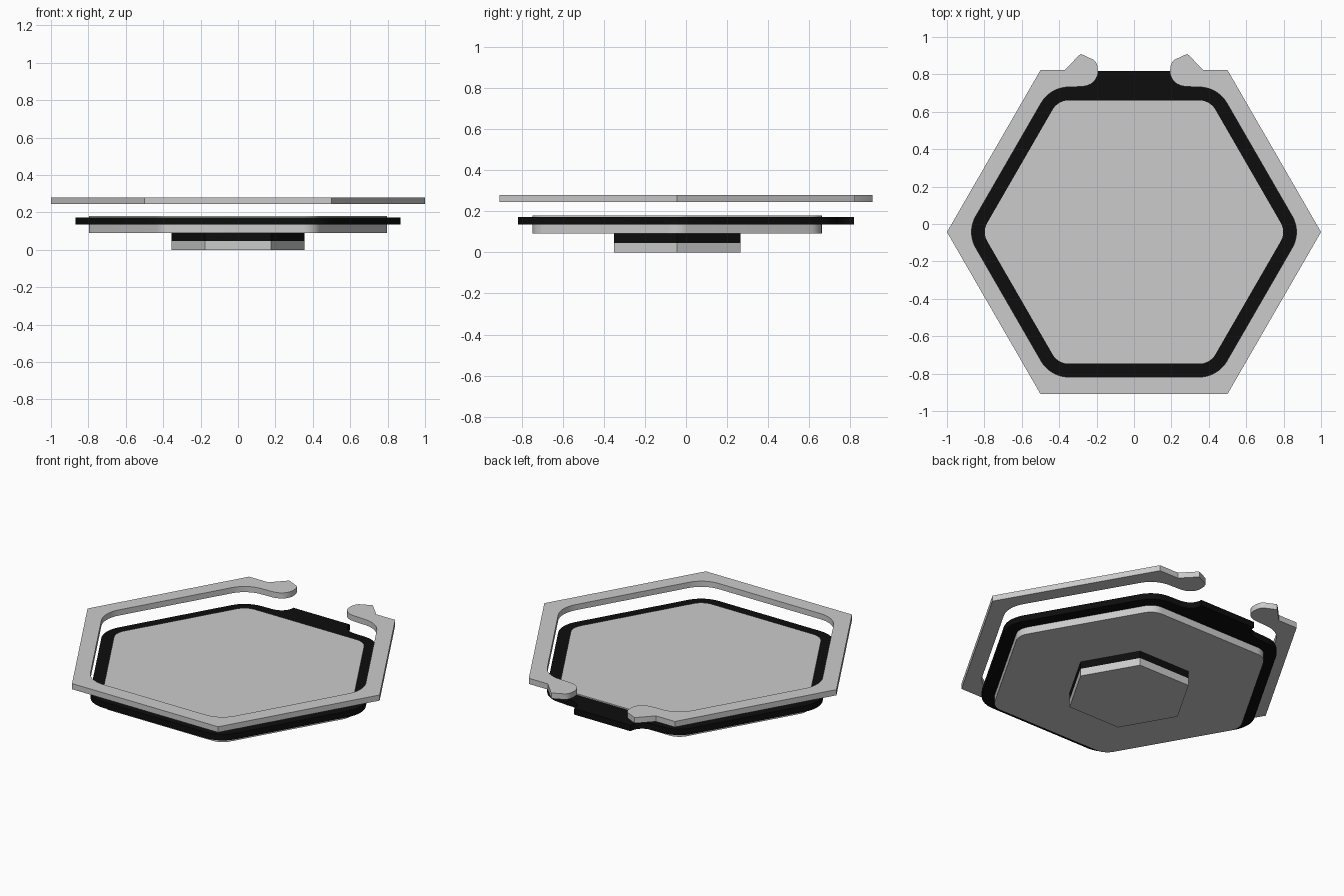
import bpy, bmesh, math

if "Cube" in bpy.data.objects:
    bpy.data.objects.remove(bpy.data.objects["Cube"])

CY = -0.043          # hexagon centre in y
C30 = math.cos(math.radians(30))


def hexagon(R):
    return [(R * math.cos(math.radians(60 * k)), CY + R * math.sin(math.radians(60 * k)))
            for k in range(6)]


def rounded_hex(apothem, r, seg=10):
    """Counter-clockwise rounded hexagon, starting at the 120 degree corner."""
    d = (apothem - r) / C30
    pts = []
    for k in range(2, 8):
        a = math.radians(60 * k)
        for i in range(seg + 1):
            b = a + math.radians(-30 + 60 * i / seg)
            pts.append((d * math.cos(a) + r * math.cos(b),
                        CY + d * math.sin(a) + r * math.sin(b)))
    return pts


def mirror(pts):
    return [(-x, y) for x, y in reversed(pts)]


def slab(name, loops, z0, z1, mat=None):
    """Fill 2D outlines (later loops become holes) and extrude from z0 to z1."""
    cu = bpy.data.curves.new(name, 'CURVE')
    cu.dimensions = '2D'
    cu.fill_mode = 'BOTH'
    cu.extrude = (z1 - z0) / 2
    for pts in loops:
        sp = cu.splines.new('POLY')
        sp.points.add(len(pts) - 1)
        for p, (x, y) in zip(sp.points, pts):
            p.co = (x, y, 0, 1)
        sp.use_cyclic_u = True
    tmp = bpy.data.objects.new(name + "_outline", cu)
    me = bpy.data.meshes.new_from_object(tmp)
    bpy.data.objects.remove(tmp)
    bpy.data.curves.remove(cu)
    bm = bmesh.new()
    bm.from_mesh(me)
    bmesh.ops.remove_doubles(bm, verts=bm.verts, dist=1e-5)
    bmesh.ops.recalc_face_normals(bm, faces=bm.faces)
    bmesh.ops.translate(bm, verts=bm.verts, vec=(0, 0, (z0 + z1) / 2))
    bm.to_mesh(me)
    bm.free()
    me.name = name
    me.materials.clear()
    if mat:
        me.materials.append(mat)
    ob = bpy.data.objects.new(name, me)
    bpy.context.collection.objects.link(ob)
    bpy.ops.object.select_all(action='DESELECT')
    ob.select_set(True)
    bpy.context.view_layer.objects.active = ob
    bpy.ops.object.shade_smooth_by_angle(angle=math.radians(25))
    return ob


black = bpy.data.materials.new("black")
black.diffuse_color = (0.004, 0.004, 0.004, 1)
black.use_nodes = True
black.node_tree.nodes["Principled BSDF"].inputs["Base Color"].default_value = black.diffuse_color

# Shared outlines
inner = rounded_hex(0.775, 0.17)
plate = rounded_hex(0.704, 0.10)
knob_side = [(0.275, 0.735), (0.255, 0.739), (0.235, 0.746), (0.218, 0.758),
             (0.205, 0.773), (0.197, 0.79), (0.193, 0.805)]
knob_tip = [(0.194, 0.83), (0.197, 0.85), (0.204, 0.866), (0.214, 0.877),
            (0.283, 0.909), (0.293, 0.903), (0.37, 0.823)]
knob = knob_side + knob_tip

# Base hexagons
slab("base_foot", [hexagon(0.355)], 0.0, 0.046)
slab("base_spacer", [hexagon(0.355)], 0.046, 0.091, black)

# Main plate with black band and its rear tab
slab("main_plate", [plate], 0.091, 0.18)
tab = knob_side + [(0.1935, 0.817)]
slab("black_band", [inner + tab + mirror(tab), plate], 0.135, 0.172, black)

# Floating open frame with knobs at the gap
h = hexagon(1.0)
outer = [h[i] for i in (1, 0, 5, 4, 3, 2)]
slab("open_frame", [knob + outer + mirror(knob) + inner], 0.245, 0.28)
